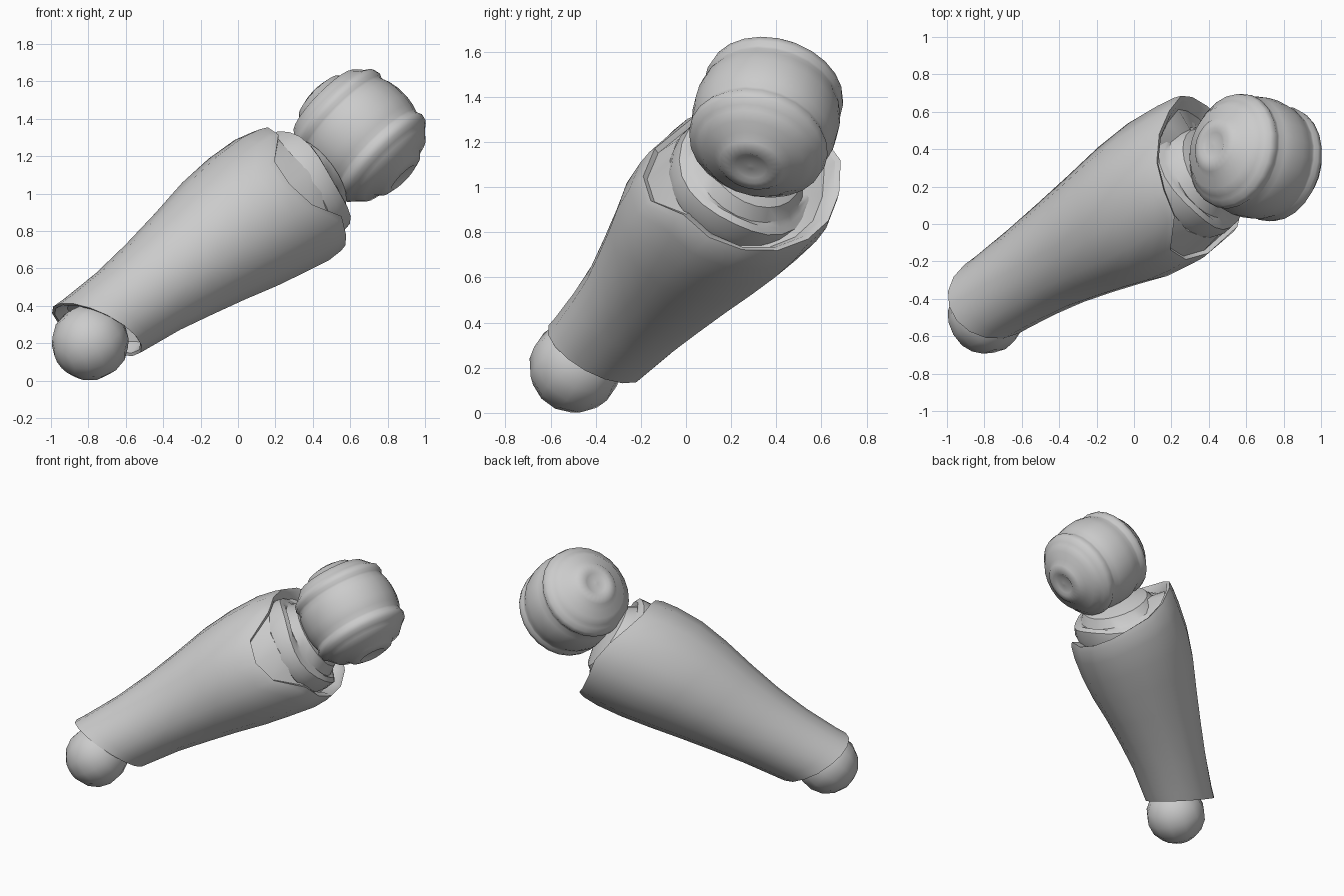
import bpy, bmesh, math
from mathutils import Vector

if "Cube" in bpy.data.objects:
    bpy.data.objects.remove(bpy.data.objects["Cube"])

# Limb frame: D runs along the limb, U is its upper side, H its front side
A = Vector((-0.79, -0.49, 0.205))
B = Vector((0.65, 0.355, 1.31))
D = (B - A).normalized()
H = D.cross(Vector((0, 0, 1))).normalized()
U = H.cross(D).normalized()


def smooth(ob, angle):
    bpy.ops.object.select_all(action='DESELECT')
    ob.select_set(True)
    bpy.context.view_layer.objects.active = ob
    bpy.ops.object.shade_smooth_by_angle(angle=math.radians(angle))


def loft(name, rings, angle=35):
    """Skin a list of closed rings of points and cap both ends."""
    bm = bmesh.new()
    vr = [[bm.verts.new(p) for p in ring] for ring in rings]
    n = len(vr[0])
    for a, b in zip(vr, vr[1:]):
        for i in range(n):
            j = (i + 1) % n
            bm.faces.new((a[i], a[j], b[j], b[i]))
    bm.faces.new(vr[0])
    bm.faces.new(vr[-1])
    bmesh.ops.recalc_face_normals(bm, faces=bm.faces)
    me = bpy.data.meshes.new(name)
    bm.to_mesh(me)
    bm.free()
    ob = bpy.data.objects.new(name, me)
    bpy.context.collection.objects.link(ob)
    smooth(ob, angle)


# Sleeve sections: distance along limb, radius, centre offset along H and U
SECT = [(-0.05, .222, -.055, .035), (.2, .235, -.065, .01), (.5, .265, -.08, 0),
        (.85, .325, -.08, -.01), (1.15, .387, -.075, -.017),
        (1.45, .41, -.09, -.05), (1.62, .39, -.1, -.07), (1.8, .38, -.1, -.06)]


def section(s):
    for a, b in zip(SECT, SECT[1:]):
        if s <= b[0]:
            f = (s - a[0]) / (b[0] - a[0])
            return [a[k] + f * (b[k] - a[k]) for k in (1, 2, 3)]
    return SECT[-1][1:]


N = 16
# Upper rim height around the sleeve, with a notch on the front side
RIM = [1.40, 1.36, 1.39, 1.56, 1.60, 1.63, 1.68, 1.73,
       1.75, 1.71, 1.68, 1.66, 1.62, 1.58, 1.55, 1.54]


def sleeve_ring(t, scale=1.0, push=0.0, floor=-1):
    """Ring at fraction t between the two rims; floor lifts it out of the notch."""
    pts = []
    for i in range(N):
        th = 2 * math.pi * i / N
        s0 = .1 - .11 * math.sin(th) + .04 * math.cos(th)
        s = s0 + t * (RIM[i] - s0)
        r, ch, cu = section(s)
        r *= scale * (1.03 if i == 8 else 1.005)
        pts.append(A + D * max(s + push, floor) + H * (ch + r * math.cos(th))
                   + U * (cu + r * math.sin(th)))
    return pts


# Tapered sleeve, with both ends folded inward
rings = [sleeve_ring(0, .5, .14), sleeve_ring(0, .84, .08), sleeve_ring(0, .93, .005)]
rings += [sleeve_ring(t) for t in (0, .05, .2, .35, .5, .65, .78, .9, .97)]
rings += [sleeve_ring(1, .98), sleeve_ring(1, .92, -.01),
          sleeve_ring(1, .84, -.06, 1.52), sleeve_ring(1, .5, -.06, 1.56)]
loft("forearm_sleeve", rings)


# Stepped socket collar under the large joint
def collar_ring(s, r, jag=0.0):
    pts = []
    for i in range(24):
        th = 2 * math.pi * i / 24
        q = s - jag * math.cos(3 * th)
        pts.append(A + D * q + H * (r * math.cos(th) - .07)
                   + U * (r * math.sin(th) - .05))
    return pts


loft("joint_socket", [collar_ring(*p) for p in (
    (1.45, .25), (1.50, .325), (1.56, .335, .01), (1.625, .325, .02),
    (1.64, .295, .02), (1.64, .27), (1.70, .23), (1.74, .1))])

# Large joint: a banded ball turned about a crosswise axis
E = Vector((.70, -.21, -.68)).normalized()
P = E.orthogonal().normalized()
Q = E.cross(P)
# (axial offset, radius) from the equator outward
half = [(.035, .326), (.09, .317), (.125, .304), (.14, .304), (.16, .314),
        (.195, .306), (.215, .28), (.235, .262), (.27, .23), (.283, .175),
        (.315, .145), (.332, .09), (.32, .07), (.325, .01)]
profile = [(-a, r) for a, r in reversed(half)] + half
loft("large_ball_joint", [
    [B + E * a + (P * math.cos(k * math.pi / 12) + Q * math.sin(k * math.pi / 12)) * r
     for k in range(24)] for a, r in profile], 50)

# Small ball joint at the lower end
bpy.ops.mesh.primitive_uv_sphere_add(segments=12, ring_count=8, radius=.207, location=A)
ball = bpy.context.object
ball.name = "small_ball_joint"
ball.rotation_euler = D.to_track_quat('Z', 'Y').to_euler()
smooth(ball, 50)
